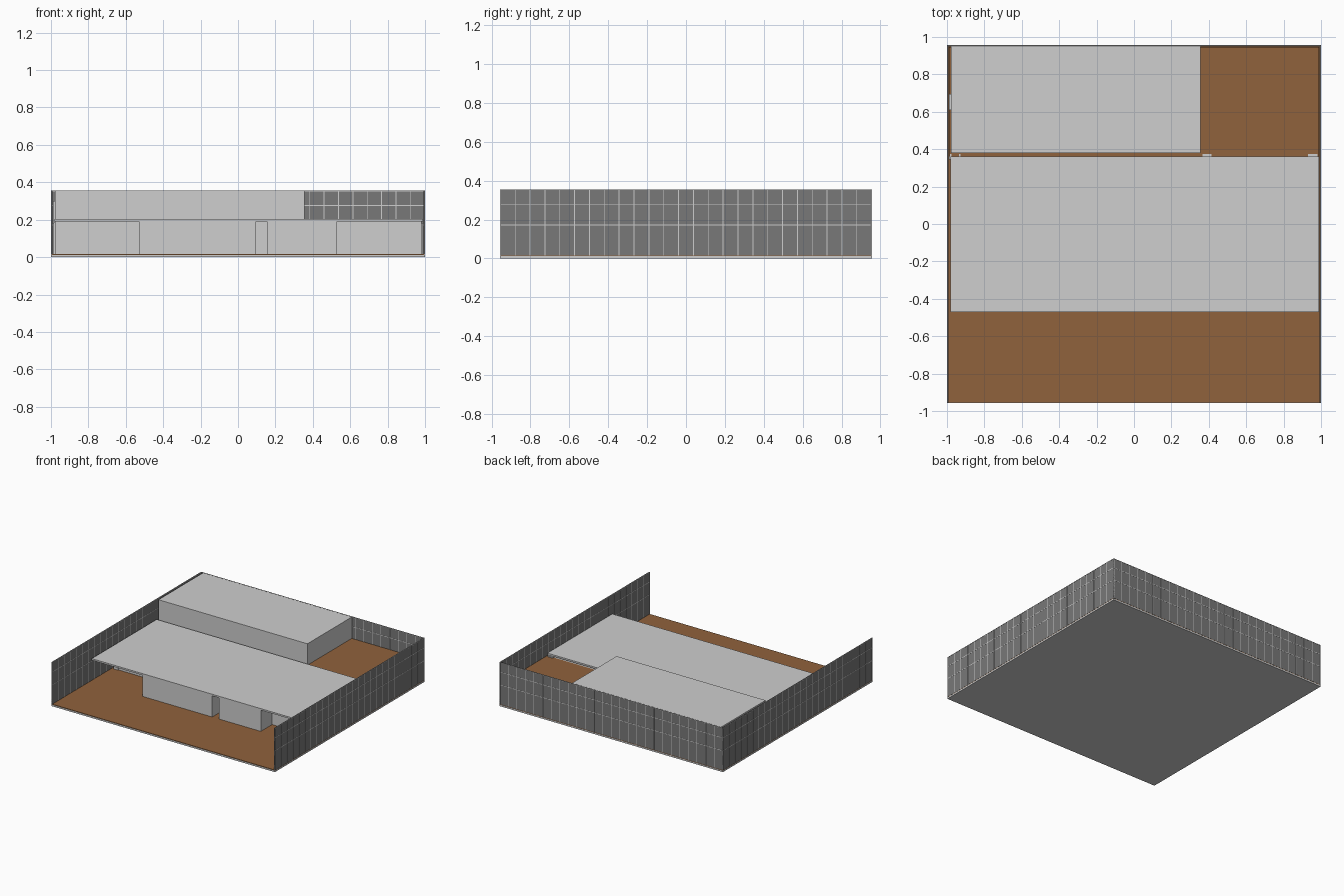
import bpy

if "Cube" in bpy.data.objects:
    bpy.data.objects.remove(bpy.data.objects["Cube"])


def mat(name, rgb):
    m = bpy.data.materials.new(name)
    m.diffuse_color = (*rgb, 1)
    m.use_nodes = True
    m.node_tree.nodes["Principled BSDF"].inputs["Base Color"].default_value = m.diffuse_color
    return m


LIGHT = mat("light_grey", (0.62, 0.62, 0.62))
DARK = mat("dark_grey", (0.19, 0.19, 0.19))
EARTH = mat("brown_earth", (0.28, 0.122, 0.045))


def boxes(name, material, spans):
    """One object made of axis-aligned boxes (x0, x1, y0, y1, z0, z1)."""
    verts, faces = [], []
    for x0, x1, y0, y1, z0, z1 in spans:
        n = len(verts)
        verts += [(x, y, z) for z in (z0, z1)
                  for x, y in ((x0, y0), (x1, y0), (x1, y1), (x0, y1))]
        faces += [tuple(n + i for i in f) for f in
                  ((3, 2, 1, 0), (4, 5, 6, 7), (0, 1, 5, 4),
                   (1, 2, 6, 5), (2, 3, 7, 6), (3, 0, 4, 7))]
    me = bpy.data.meshes.new(name)
    me.from_pydata(verts, [], faces)
    me.materials.append(material)
    ob = bpy.data.objects.new(name, me)
    bpy.context.collection.objects.link(ob)
    return ob


Y = 0.957          # half depth of the plot
G = 0.016          # front ground level
E = 0.182          # raised garden level behind the house
TOP = 0.355        # top of the boundary walls
R0, R1 = 0.19, 0.203   # main roof

# Base slab, front ground and raised rear garden
boxes("base_slab", LIGHT, [(-1, 1, -Y, Y, 0, 0.012)])
boxes("front_ground", EARTH, [(-0.998, 0.998, -Y + 0.002, Y - 0.002, 0.012, G)])
boxes("raised_garden", EARTH, [(-0.99, 0.99, 0.36, Y - 0.01, G, E)])
boxes("retaining_wall", LIGHT, [(-0.99, 0.99, 0.345, 0.36, G, E)])

# Boundary walls: dark panels with thin light joints
T = 0.003
panel = {
    "left_boundary": ("y", -0.996),
    "right_boundary": ("y", 0.996),
    "back_boundary": ("x", Y - 0.004),
}


def place(axis, c, half, a0, a1, z0, z1):
    if axis == "y":
        return (c - half, c + half, a0, a1, z0, z1)
    return (a0, a1, c - half, c + half, z0, z1)


for name, (axis, c) in panel.items():
    L = Y if axis == "y" else 1.0
    boxes(name + "_wall", DARK, [place(axis, c, T, -L, L, G, TOP)])
    n = 25 if axis == "y" else 26
    w, h = 0.0022, T + 0.001
    bars = []
    for i in range(n + 1):
        p = -L + w + (2 * L - 2 * w) * i / n
        bars.append(place(axis, c, h, p - w, p + w, G, TOP))
    for z in (0.172, 0.276, TOP - w):
        bars.append(place(axis, c, h - 0.0002, -L, L, z - w, z + w))
    boxes(name + "_joints", LIGHT, bars)

# House body with recesses at both ends and a narrow entrance
F = -0.465
boxes("house_core", LIGHT, [(-0.53, 0.53, -0.32, 0.345, G, R0)])
boxes("house_front_left", LIGHT, [(-0.53, 0.095, F, -0.32, G, R0)])
boxes("house_front_right", LIGHT, [(0.155, 0.53, F, -0.32, G, R0)])
boxes("left_wing", LIGHT, [(-0.975, -0.53, -0.19, 0.345, G, R0)])
boxes("right_wing", LIGHT, [(0.53, 0.98, -0.32, 0.345, G, R0)])
boxes("left_recess_lintel", LIGHT, [(-0.975, -0.53, -0.197, -0.19, 0.157, R0)])
boxes("left_recess_post", LIGHT, [(-0.975, -0.935, -0.197, -0.19, G, 0.157)])
boxes("entrance_lintel", LIGHT, [(0.095, 0.155, -0.328, -0.32, 0.157, R0)])
boxes("right_recess_lintel", LIGHT, [(0.53, 0.93, -0.326, -0.32, 0.157, R0)])
boxes("right_recess_post", LIGHT, [(0.93, 0.98, -0.328, -0.32, G, R0)])

# Flat main roof and rear pillars showing behind it
boxes("main_roof", LIGHT, [(-0.98, 0.988, -0.47, 0.36, R0, R1)])
boxes("rear_pillars", LIGHT, [(x, x + 0.05, 0.345, 0.373, G, R0)
                              for x in (0.365, 0.93)])
boxes("rear_left_frame", LIGHT, [(x, x + 0.008, 0.345, 0.373, G, R0)
                                 for x in (-0.985, -0.936)])

# Upper block standing on the raised garden, with a side plate
boxes("upper_block", LIGHT, [(-0.978, 0.355, 0.38, Y - 0.009, G, TOP)])
boxes("side_plate", LIGHT, [(-0.99, -0.978, 0.61, 0.695, G, 0.3)])
